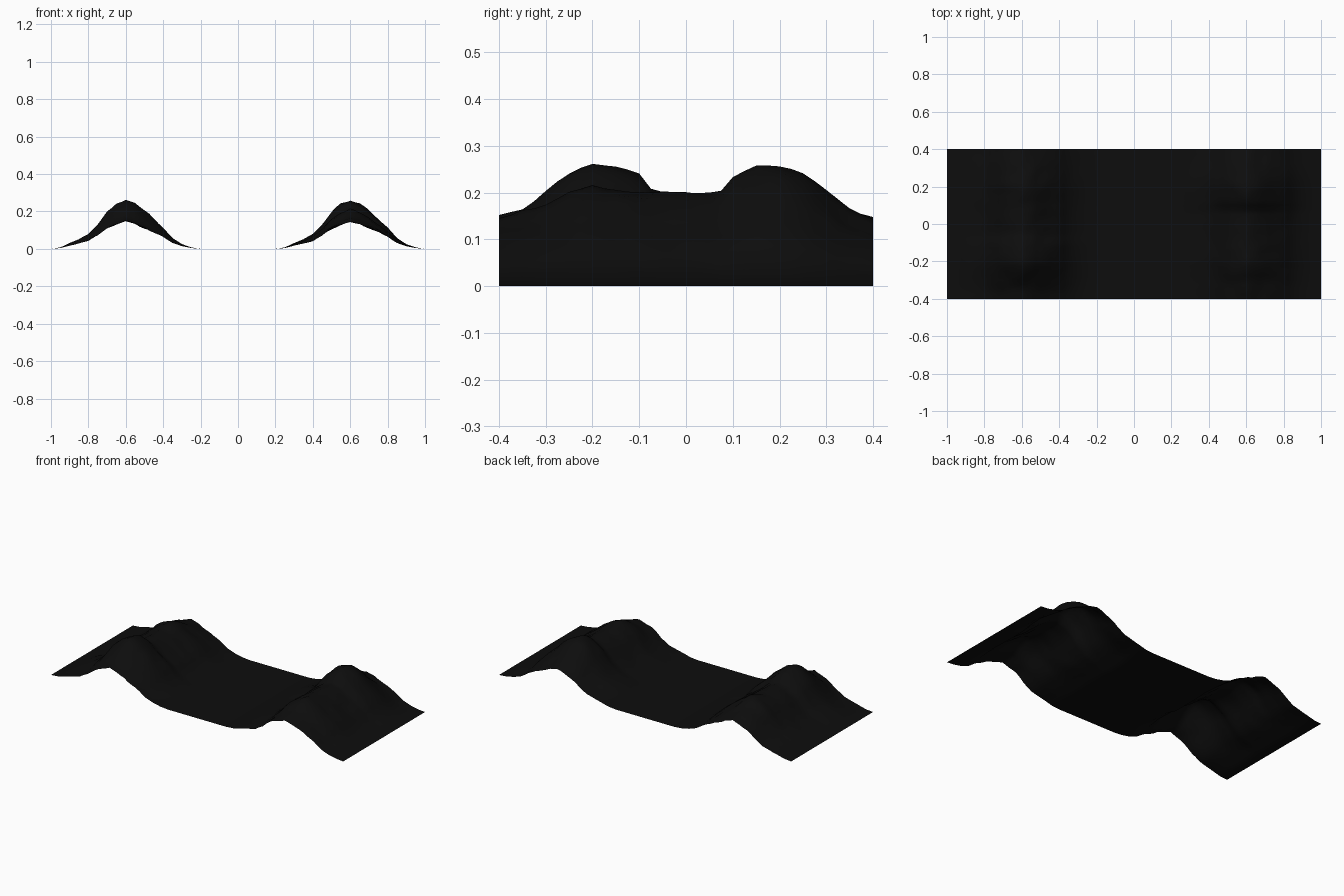
import bpy, bmesh
from mathutils import Vector, noise

if "Cube" in bpy.data.objects:
    bpy.data.objects.remove(bpy.data.objects["Cube"])

# ridge cross-section (offset from ridge line, share of crest height)
ACROSS = [(-.4, 0), (-.35, .03), (-.3, .12), (-.25, .2), (-.2, .3), (-.15, .5),
          (-.1, .76), (-.05, .91), (0, 1), (.05, .93), (.1, .78), (.15, .61),
          (.2, .44), (.25, .22), (.3, .1), (.35, .03), (.4, 0)]
# crest height along the right ridge; the left ridge runs the other way
CREST = [(-.4, .145), (-.3, .176), (-.2, .214), (-.1, .203), (-.05, .2), (0, .2),
         (.05, .2), (.08, .207), (.1, .238), (.15, .255), (.2, .261), (.24, .25),
         (.3, .2), (.35, .163), (.4, .145)]


def lerp(table, t):
    """Linear interpolation in a table, clamped at both ends."""
    if t <= table[0][0]:
        return table[0][1]
    for (a, p), (b, q) in zip(table, table[1:]):
        if t <= b:
            return p + (q - p) * (t - a) / (b - a)
    return table[-1][1]


def height(x, y):
    side = 1 if x > 0 else -1
    share = lerp(ACROSS, x - side * .6)
    z = share * lerp(CREST, y * side)
    # rocky roughness, strongest on the slopes and gone on the flat ground
    rough = noise.noise(Vector((x * 14, y * side * 14, 3.1)))
    rough += .5 * noise.noise(Vector((x * 30, y * side * 30, 7.7)))
    return max(0, z + .009 * rough * min(1, share * 1.4))


# terrain sheet: one open grid lifted into two ridges
bm = bmesh.new()
bmesh.ops.create_grid(bm, x_segments=80, y_segments=32, size=1)
for v in bm.verts:
    v.co.y *= .4
    v.co.z = height(v.co.x, v.co.y)
for f in bm.faces:
    f.smooth = True
mesh = bpy.data.meshes.new("terrain")
bm.to_mesh(mesh)
bm.free()
terrain = bpy.data.objects.new("terrain", mesh)
bpy.context.collection.objects.link(terrain)

# near-black ground colour
mat = bpy.data.materials.new("dark_ground")
mat.diffuse_color = (.004, .004, .004, 1)
mat.use_nodes = True
mat.node_tree.nodes["Principled BSDF"].inputs["Base Color"].default_value = mat.diffuse_color
mesh.materials.append(mat)
